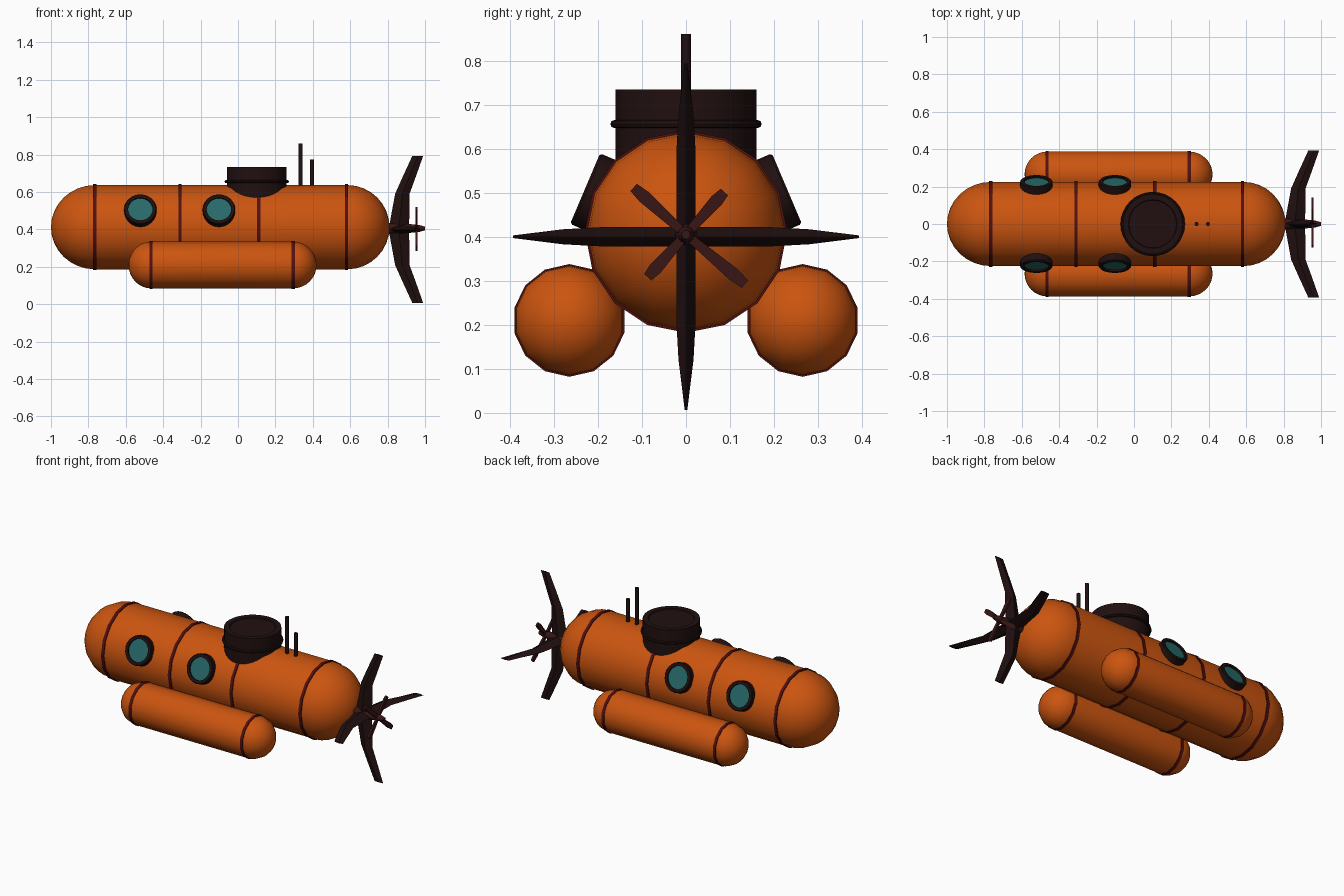
import bpy, bmesh
from math import pi, sin, cos, radians
from mathutils import Matrix, Vector

default = bpy.data.objects.get("Cube")
if default:
    bpy.data.objects.remove(default)


def material(name, r, g, b):
    m = bpy.data.materials.new(name)
    m.use_nodes = True
    m.diffuse_color = (r, g, b, 1)
    m.node_tree.nodes["Principled BSDF"].inputs["Base Color"].default_value = (r, g, b, 1)
    return m


orange = material("hull_orange", 0.6, 0.09, 0.005)
red = material("band_red", 0.085, 0.005, 0.005)
dark = material("dark_brown", 0.015, 0.005, 0.005)
brown = material("propeller_brown", 0.04, 0.008, 0.008)
teal = material("glass_teal", 0.02, 0.14, 0.14)


def loft(name, rings, mat, matrix=Matrix()):
    """Skin a list of equal point rings; open ends are capped."""
    bm = bmesh.new()
    loops = [[bm.verts.new(matrix @ Vector(p)) for p in ring] for ring in rings]
    n = len(loops[0])
    for a, b in zip(loops, loops[1:]):
        for i in range(n):
            j = (i + 1) % n
            bm.faces.new((a[i], a[j], b[j], b[i]))
    bmesh.ops.remove_doubles(bm, verts=bm.verts, dist=1e-5)
    bmesh.ops.holes_fill(bm, edges=[e for e in bm.edges if e.is_boundary], sides=0)
    bmesh.ops.recalc_face_normals(bm, faces=bm.faces)
    mesh = bpy.data.meshes.new(name)
    bm.to_mesh(mesh)
    bm.free()
    mesh.materials.append(mat)
    ob = bpy.data.objects.new(name, mesh)
    bpy.context.collection.objects.link(ob)
    bpy.ops.object.select_all(action='DESELECT')
    ob.select_set(True)
    bpy.context.view_layer.objects.active = ob
    bpy.ops.object.shade_smooth_by_angle(angle=radians(35))
    return ob


def lathe(name, profile, sides, mat, matrix=Matrix()):
    """Revolve (height, radius) points around local z."""
    rings = [[(r * cos(2 * pi * i / sides), r * sin(2 * pi * i / sides), h)
              for i in range(sides)] for h, r in profile]
    return loft(name, rings, mat, matrix)


def along_x(y, z):
    return Matrix.Translation((0, y, z)) @ Matrix.Rotation(pi / 2, 4, 'Y')


def capsule(name, x0, a, b, x1, r, sides, matrix):
    """Tube from a to b with rounded ends reaching x0 and x1."""
    arc = [k * pi / 16 for k in range(9)]
    profile = [(a - (a - x0) * cos(t), r * sin(t)) for t in arc]
    profile += [(b + (x1 - b) * cos(t), r * sin(t)) for t in reversed(arc)]
    lathe(name, profile, sides, orange, matrix)


def band(name, x, r, sides, matrix):
    w, lo, hi = 0.009, r - 0.02, r + 0.005
    lathe(name, [(x - w, lo), (x - w, hi), (x + w, hi), (x + w, lo), (x - w, lo)],
          sides, red, matrix)


# Main hull and its bands
AXIS = 0.412
hull = along_x(0, AXIS)
capsule("hull", -1, -0.765, 0.585, 0.81, 0.225, 16, hull)
for i, x in enumerate((-0.765, -0.31, 0.11, 0.58)):
    band(f"hull_band_{i + 1}", x, 0.225, 16, hull)

# Side pontoons
for side, s in (("left", 1), ("right", -1)):
    m = along_x(s * 0.265, 0.21)
    capsule(f"pontoon_{side}", -0.585, -0.465, 0.295, 0.42, 0.125, 14, m)
    for end, x in (("front", -0.465), ("rear", 0.295)):
        band(f"pontoon_band_{side}_{end}", x, 0.123, 14, m)

    # Portholes: tilted rims with a recessed pane
    for end, x in (("front", -0.522), ("rear", -0.102)):
        m2 = Matrix.Translation((x, 0, AXIS)) @ Matrix.Rotation(-s * radians(67), 4, 'X')
        lathe(f"porthole_rim_{side}_{end}",
              [(0.18, 0.066), (0.18, 0.087), (0.244, 0.087), (0.249, 0.083),
               (0.249, 0.066), (0.18, 0.066)], 24, dark, m2)
        lathe(f"porthole_glass_{side}_{end}", [(0.23, 0.068), (0.239, 0.068)], 24, teal, m2)

# Conning tower with a collar and a slightly sunken hatch
tower = Matrix.Translation((0.1, 0, 0))
lathe("tower", [(0.54, 0.16), (0.735, 0.16), (0.735, 0.13), (0.728, 0.127), (0.728, 0)],
      32, dark, tower)
lathe("tower_collar", [(0.656 + 0.009 * sin(k * pi / 4), 0.163 + 0.009 * cos(k * pi / 4))
                       for k in range(9)], 32, dark, tower)

# Periscopes
for name, x, top in (("tall", 0.335, 0.86), ("short", 0.395, 0.775)):
    lathe(f"periscope_{name}", [(0.6, 0.011), (top, 0.011)], 12, dark,
          Matrix.Translation((x, 0, 0)))

# Four swept tail fins with a diamond section
TAIL = 0.4
sections = [(0, 0.805, 0.915, 0.022), (0.19, 0.84, 0.917, 0.022),
            (0.28, 0.88, 0.95, 0.017), (0.393, 0.932, 0.99, 0.003)]
for i, name in enumerate(("top", "right", "bottom", "left")):
    rings = [[(a, 0, r), ((a + b) / 2, t, r), (b, 0, r), ((a + b) / 2, -t, r)]
             for r, a, b, t in sections]
    m = Matrix.Translation((0, 0, TAIL)) @ Matrix.Rotation(i * pi / 2, 4, 'X')
    loft(f"tail_fin_{name}", rings, dark, m)

# Propeller shaft and its small blades
lathe("propeller_hub", [(0.79, 0.03), (0.915, 0.024), (0.97, 0.018), (1.0, 0.01)],
      12, brown, along_x(0, TAIL + 0.005))
for i, (angle, length) in enumerate(((48, 0.13), (138, 0.16), (228, 0.13), (320, 0.175))):
    rings = [[(0.954 + p * 0.006, q * w, r) for p, q in ((-1, -1), (1, -1), (1, 1), (-1, 1))]
             for r, w in ((0, 0.009), (length * 0.8, 0.015), (length, 0.011))]
    m = (Matrix.Translation((0, 0, TAIL + 0.005))
         @ Matrix.Rotation(radians(angle - 90), 4, 'X'))
    loft(f"propeller_blade_{i + 1}", rings, brown, m)
